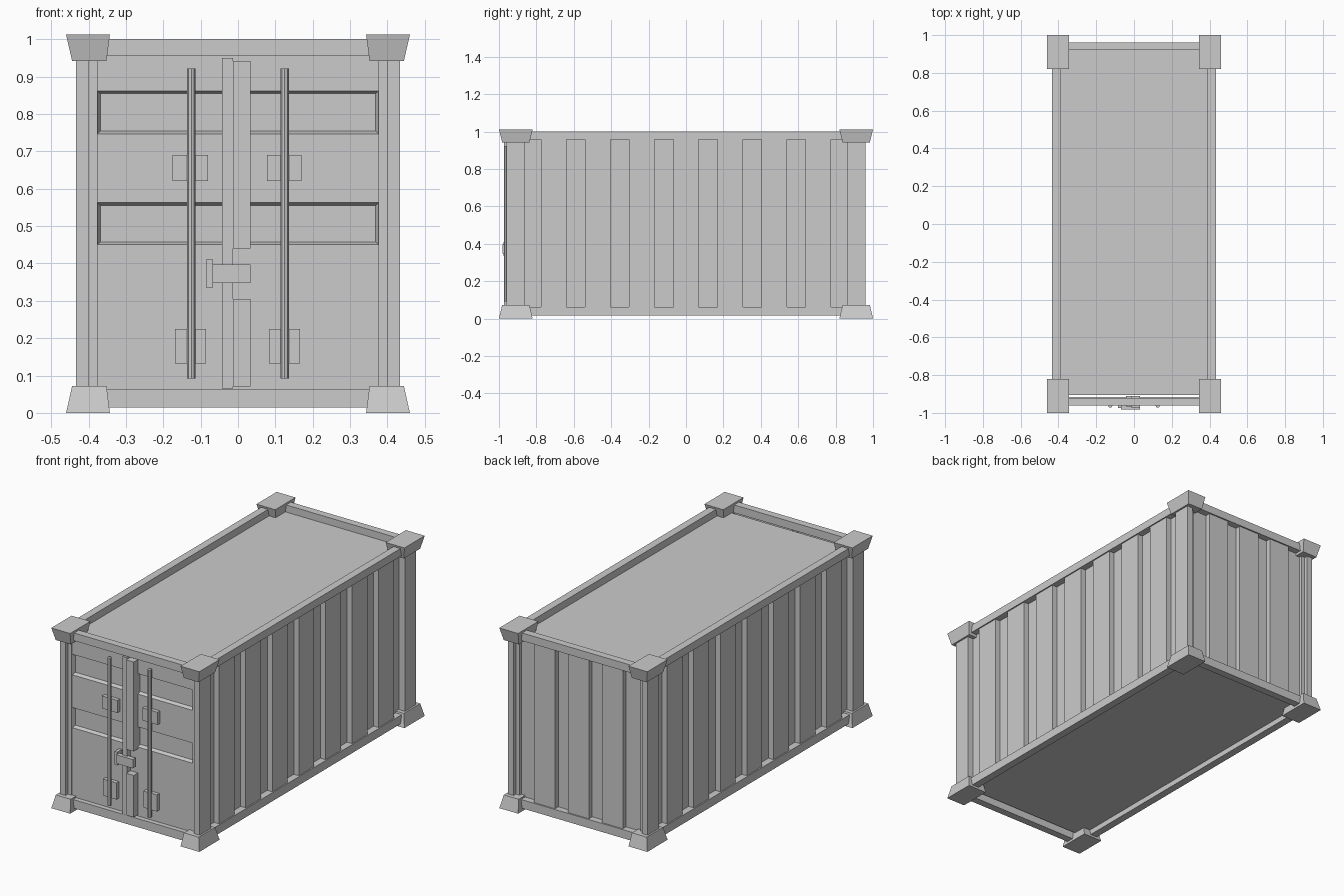
import bpy, bmesh
from math import pi

if "Cube" in bpy.data.objects:
    bpy.data.objects.remove(bpy.data.objects["Cube"])


def finish(name, bm):
    mesh = bpy.data.meshes.new(name)
    bm.to_mesh(mesh)
    bm.free()
    ob = bpy.data.objects.new(name, mesh)
    bpy.context.collection.objects.link(ob)
    return ob


def box(name, x, y, z):
    bm = bmesh.new()
    bmesh.ops.create_cube(bm, size=1)
    for v in bm.verts:
        for i, (a, b) in enumerate((x, y, z)):
            v.co[i] = a if v.co[i] < 0 else b
    return finish(name, bm)


def mirror(ob, x=True, y=False):
    m = ob.modifiers.new("Mirror", 'MIRROR')
    m.use_axis = (x, y, False)
    return ob


# Inner shell: roof, floor and the recessed wall faces
box("container_shell", (-0.395, 0.395), (-0.905, 0.925), (0.045, 0.96))

# Frame rails
for label, z in (("bottom", (0.015, 0.063)), ("top", (0.956, 1.0))):
    mirror(box(label + "_side_rail", (0.39, 0.433), (-0.88, 0.88), z))
    mirror(box(label + "_end_rail", (-0.38, 0.38), (0.92, 0.962), z), False, True)

# Corner posts and their inner flanges
mirror(box("corner_post", (0.399, 0.434), (0.86, 0.96), (0.05, 0.96)), True, True)
mirror(box("post_flange", (0.376, 0.402), (0.88, 0.94), (0.05, 0.96)), True, True)

# Tapered corner blocks, wide end outward
for label, z_wide, z_narrow in (("bottom", 0.0, 0.072), ("top", 1.012, 0.942)):
    ob = box(label + "_corner_block", (0.343, 0.46), (0.82, 1.0),
             (min(z_wide, z_narrow), max(z_wide, z_narrow)))
    for v in ob.data.vertices:
        if abs(v.co.z - z_narrow) < 1e-4:
            v.co.x = 0.352 if v.co.x < 0.4 else 0.444
            v.co.y = 0.837 if v.co.y < 0.9 else 0.983
    mirror(ob, True, True)

# Corrugation ridges on the side and back walls
for i in range(7):
    c = (i - 3) * 0.236
    mirror(box("side_ridge", (0.39, 0.426), (c - 0.068, c + 0.068), (0.06, 0.958)))
for c in (-0.21, 0, 0.21):
    box("back_ridge", (c - 0.065, c + 0.065), (0.92, 0.954), (0.06, 0.958))

# Door face: strips, two inset and the bottom one raised
bm = bmesh.new()
levels = (0.06, 0.297, 0.45, 0.563, 0.747, 0.862, 0.96)
rows = [[bm.verts.new((x, -0.935, z)) for x in (-0.376, 0.376)] for z in levels]
strips = [bm.faces.new((a[0], a[1], b[1], b[0])) for a, b in zip(rows, rows[1:])]
for i, depth in ((0, 0.012), (2, -0.02), (4, -0.02)):
    bmesh.ops.inset_individual(bm, faces=[strips[i]], thickness=0.011, depth=depth)
finish("door_panels", bm)

# Locking rods with their bracket plates
bm = bmesh.new()
bmesh.ops.create_cone(bm, cap_ends=True, segments=8, radius1=0.011, radius2=0.011, depth=0.83)
bmesh.ops.translate(bm, verts=bm.verts, vec=(0.125, -0.962, 0.507))
mirror(finish("locking_rod", bm))
for label, xs, z in (("upper", ((-0.175, -0.08), (0.077, 0.17)), (0.62, 0.69)),
                     ("lower", ((-0.169, -0.085), (0.083, 0.166)), (0.132, 0.225))):
    for x in xs:
        box(label + "_rod_bracket", x, (-0.957, -0.93), z)

# Central door seam bars and the handle
box("door_seam_bar", (-0.043, -0.013), (-0.965, -0.91), (0.065, 0.95))
box("upper_latch_bar", (-0.013, 0.033), (-0.973, -0.91), (0.44, 0.942))
box("lower_latch_bar", (-0.013, 0.033), (-0.973, -0.91), (0.07, 0.305))
box("door_handle", (-0.068, 0.033), (-0.981, -0.955), (0.348, 0.397))
box("handle_grip", (-0.085, -0.067), (-0.975, -0.93), (0.335, 0.41))
